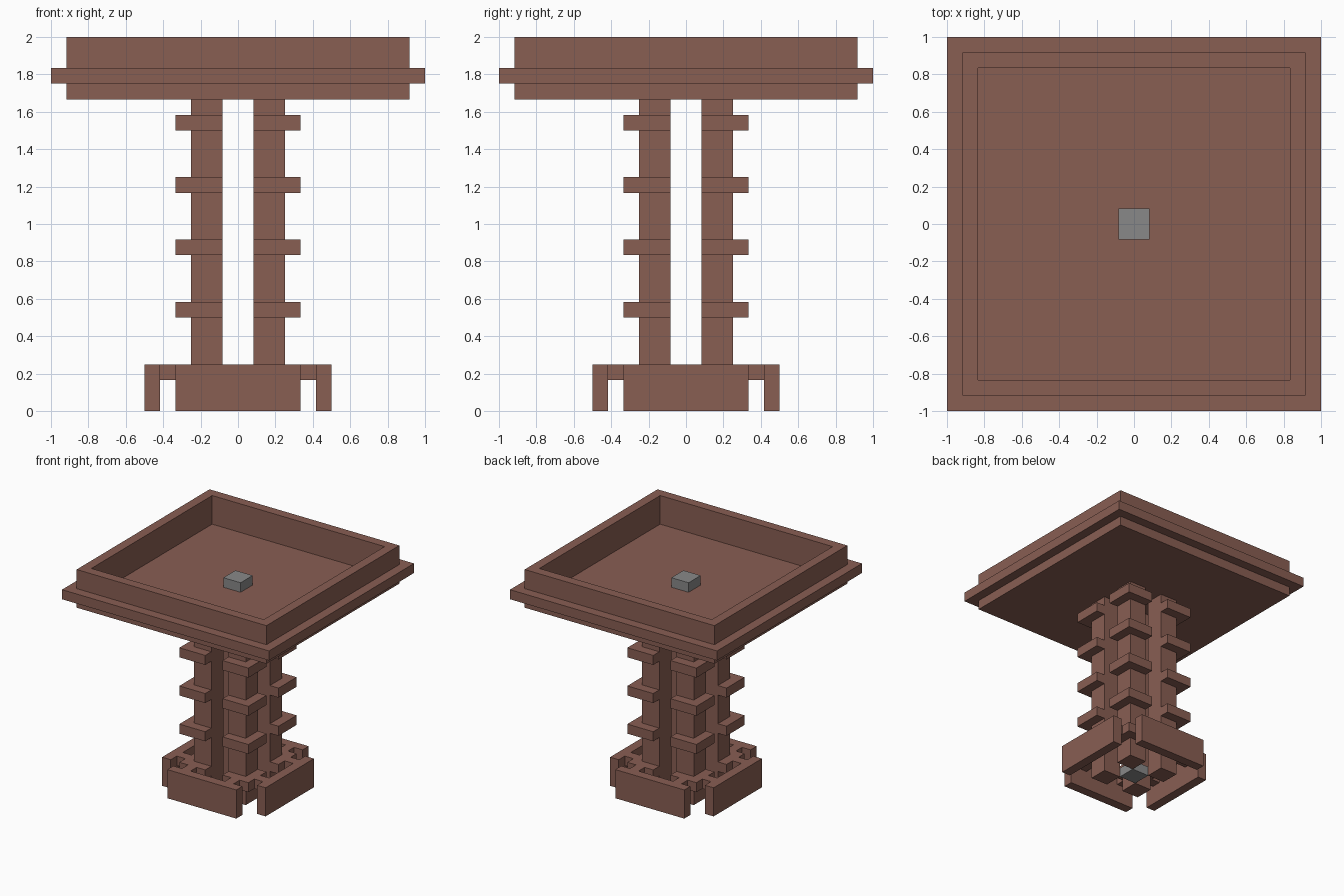
import bpy, bmesh, math
from mathutils import Matrix, Vector

U = 1 / 12  # block unit

if "Cube" in bpy.data.objects:
    bpy.data.objects.remove(bpy.data.objects["Cube"])


def material(name, color):
    mat = bpy.data.materials.new(name)
    mat.use_nodes = True
    mat.diffuse_color = color
    bsdf = mat.node_tree.nodes["Principled BSDF"]
    bsdf.inputs["Base Color"].default_value = color
    bsdf.inputs["Roughness"].default_value = 0.9
    return mat


brown = material("brown_clay", (0.25, 0.112, 0.086, 1))
grey = material("grey_stone", (0.25, 0.25, 0.25, 1))


def finish(name, bm, mat):
    bmesh.ops.recalc_face_normals(bm, faces=bm.faces)
    bmesh.ops.scale(bm, vec=(U, U, U), verts=bm.verts)
    mesh = bpy.data.meshes.new(name)
    bm.to_mesh(mesh)
    bm.free()
    mesh.materials.append(mat)
    obj = bpy.data.objects.new(name, mesh)
    bpy.context.collection.objects.link(obj)
    return obj


def prism(name, outline, z0, z1, mat=brown, turn=0):
    """Extrude a flat outline upwards, turned in quarter turns about z."""
    bm = bmesh.new()
    face = bm.faces.new([bm.verts.new((x, y, z0)) for x, y in outline])
    new = bmesh.ops.extrude_face_region(bm, geom=[face])["geom"]
    top = [g for g in new if isinstance(g, bmesh.types.BMVert)]
    bmesh.ops.translate(bm, vec=(0, 0, z1 - z0), verts=top)
    bm.transform(Matrix.Rotation(turn * math.pi / 2, 4, "Z"))
    return finish(name, bm, mat)


def rect(x0, x1, y0, y1):
    return [(x0, y0), (x1, y0), (x1, y1), (x0, y1)]


# Square tray: a profile swept in four steps
profile = [(0, 20), (11, 20), (11, 21), (12, 21), (12, 22),
           (11, 22), (11, 24), (10, 24), (10, 21), (0, 21)]
bm = bmesh.new()
verts = [bm.verts.new((r, r, z)) for r, z in profile]
edges = [bm.edges.new(pair) for pair in zip(verts, verts[1:])]
bmesh.ops.spin(bm, geom=verts + edges, cent=(0, 0, 0), axis=(0, 0, 1),
               angle=math.tau, steps=4, use_merge=True)
bmesh.ops.remove_doubles(bm, verts=bm.verts, dist=0.001)
finish("tray", bm, brown)

# Four corner columns with their collars, links and foot plates
collar = [(3, 1), (4, 1), (4, 4), (1, 4), (1, 3), (3, 3)]
for turn in range(4):
    prism(f"column_{turn}", rect(1, 3, 1, 3), 0, 20, turn=turn)
    for level, z in enumerate(range(2, 20, 4)):
        prism(f"collar_{turn}_{level}", collar, z, z + 1, turn=turn)
    prism(f"link_a_{turn}", rect(2, 3, 4, 5), 2, 3, turn=turn)
    prism(f"link_b_{turn}", rect(4, 5, 2, 3), 2, 3, turn=turn)
    prism(f"foot_plate_{turn}", rect(-4, 4, 5, 6), 0, 3, turn=turn)

# Stone blocks in the tray and between the feet
prism("tray_stone", rect(-1, 1, -1, 1), 21, 22, grey)
prism("base_stone", rect(-1, 1, -1, 1), 0, 1, grey)
